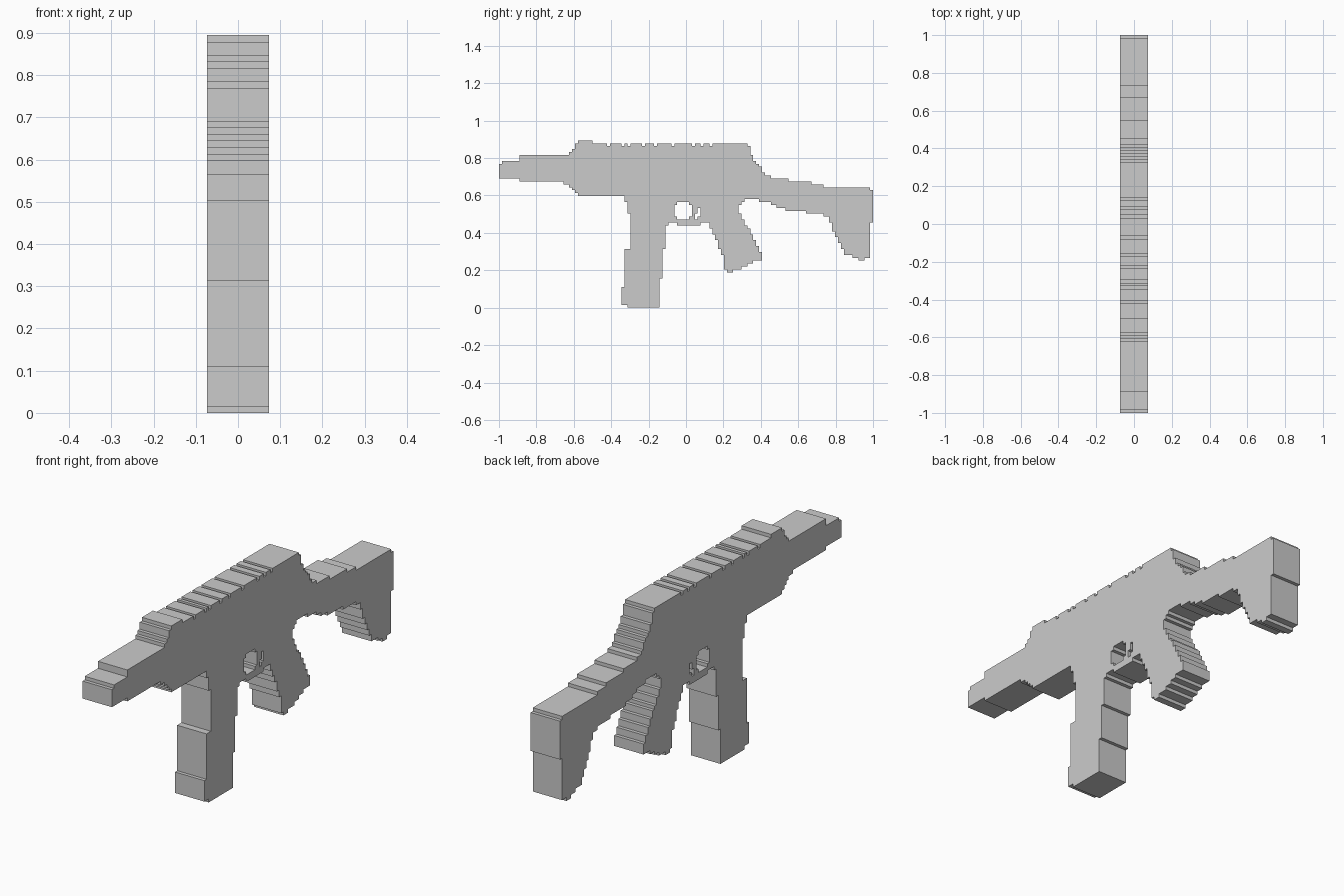
import bpy, bmesh

if "Cube" in bpy.data.objects:
    bpy.data.objects.remove(bpy.data.objects["Cube"])

# Flat stepped silhouette on a square grid, extruded across x
PY, PZ, HALF = 1 / 64, 0.0157, 0.073


def columns(*runs):
    """Cells from (first column, end column, bottom, top) runs."""
    return {(i, j) for a, b, lo, hi in runs for i in range(a, b) for j in range(lo, hi)}


def rows(*runs):
    """Cells from (first row, end row, left, right) runs."""
    return {(i, j) for a, b, l, r in runs for j in range(a, b) for i in range(l, r)}


# Barrel
barrel = columns((0, 1, 44, 49), (1, 7, 44, 50), (7, 22, 43, 52), (22, 24, 42, 52))

# Receiver with sloped ends, and notches along the top rail
receiver = columns((24, 25, 41, 53), (25, 26, 40, 54), (26, 27, 39, 56),
                   (27, 32, 38, 57), (32, 43, 38, 56), (43, 84, 36, 56),
                   (84, 85, 37, 56))
receiver -= {(i, 55) for i in (37, 42, 44, 49, 53, 59, 66, 69, 72)}

# Stock: upper and lower steps are listed as (first column, height)
stock_top = [(85, 55), (86, 52), (87, 50), (88, 49), (89, 48), (90, 46), (91, 45),
             (93, 44), (99, 43), (107, 42), (111, 41), (127, 40)]
stock_bottom = [(85, 37), (89, 36), (93, 35), (95, 34), (98, 33), (105, 32), (111, 31),
                (113, 29), (114, 26), (115, 24), (116, 22), (117, 20), (118, 18),
                (121, 17), (123, 16), (125, 17), (127, 29)]


def step(table, i):
    return [h for start, h in table if start <= i][-1]


stock = columns(*[(i, i + 1, step(stock_bottom, i), step(stock_top, i))
                  for i in range(85, 128)])

# Magazine
magazine = rows((0, 1, 44, 55), (1, 7, 42, 55), (7, 10, 43, 55), (10, 20, 43, 56),
                (20, 28, 45, 57), (28, 32, 45, 58), (32, 36, 44, 58))

# Trigger guard with its opening and the slot behind the trigger
guard = columns((58, 61, 29, 36), (61, 69, 28, 36), (69, 72, 29, 36))
guard -= columns((60, 61, 31, 35), (61, 65, 30, 36), (65, 66, 31, 35),
                 (67, 68, 30, 32), (68, 69, 31, 34))

# Rear grip
grip = rows((12, 13, 78, 80), (13, 14, 77, 83), (14, 15, 77, 85), (15, 16, 77, 87),
            (16, 18, 77, 90), (18, 19, 76, 90), (19, 20, 76, 89), (20, 21, 75, 89),
            (21, 23, 75, 88), (23, 25, 74, 87), (25, 27, 73, 86), (27, 28, 72, 85),
            (28, 30, 72, 84), (30, 32, 72, 83), (32, 35, 72, 82), (35, 36, 72, 83))

parts = {"barrel": barrel, "receiver": receiver, "stock": stock,
         "magazine": magazine, "trigger_guard": guard, "rear_grip": grip}
solid = set().union(*parts.values())


def build(name, cells):
    """Skin a part's cells, leaving out walls hidden against other parts."""
    bm = bmesh.new()
    verts = {}

    def v(side, i, j):
        key = (side, i, j)
        if key not in verts:
            verts[key] = bm.verts.new((side * HALF, i * PY - 1, j * PZ))
        return verts[key]

    for i, j in sorted(cells):
        ring = [(i, j), (i + 1, j), (i + 1, j + 1), (i, j + 1)]
        bm.faces.new([v(1, *c) for c in ring])
        bm.faces.new([v(-1, *c) for c in reversed(ring)])
        for k, (di, dj) in enumerate([(0, -1), (1, 0), (0, 1), (-1, 0)]):
            if (i + di, j + dj) not in solid:
                a, b = ring[k], ring[(k + 1) % 4]
                bm.faces.new([v(1, *b), v(1, *a), v(-1, *a), v(-1, *b)])
    bmesh.ops.dissolve_limit(bm, angle_limit=0.02, verts=bm.verts, edges=bm.edges)
    mesh = bpy.data.meshes.new(name)
    bm.to_mesh(mesh)
    bm.free()
    bpy.context.collection.objects.link(bpy.data.objects.new(name, mesh))


for part_name, part_cells in parts.items():
    build(part_name, part_cells)
